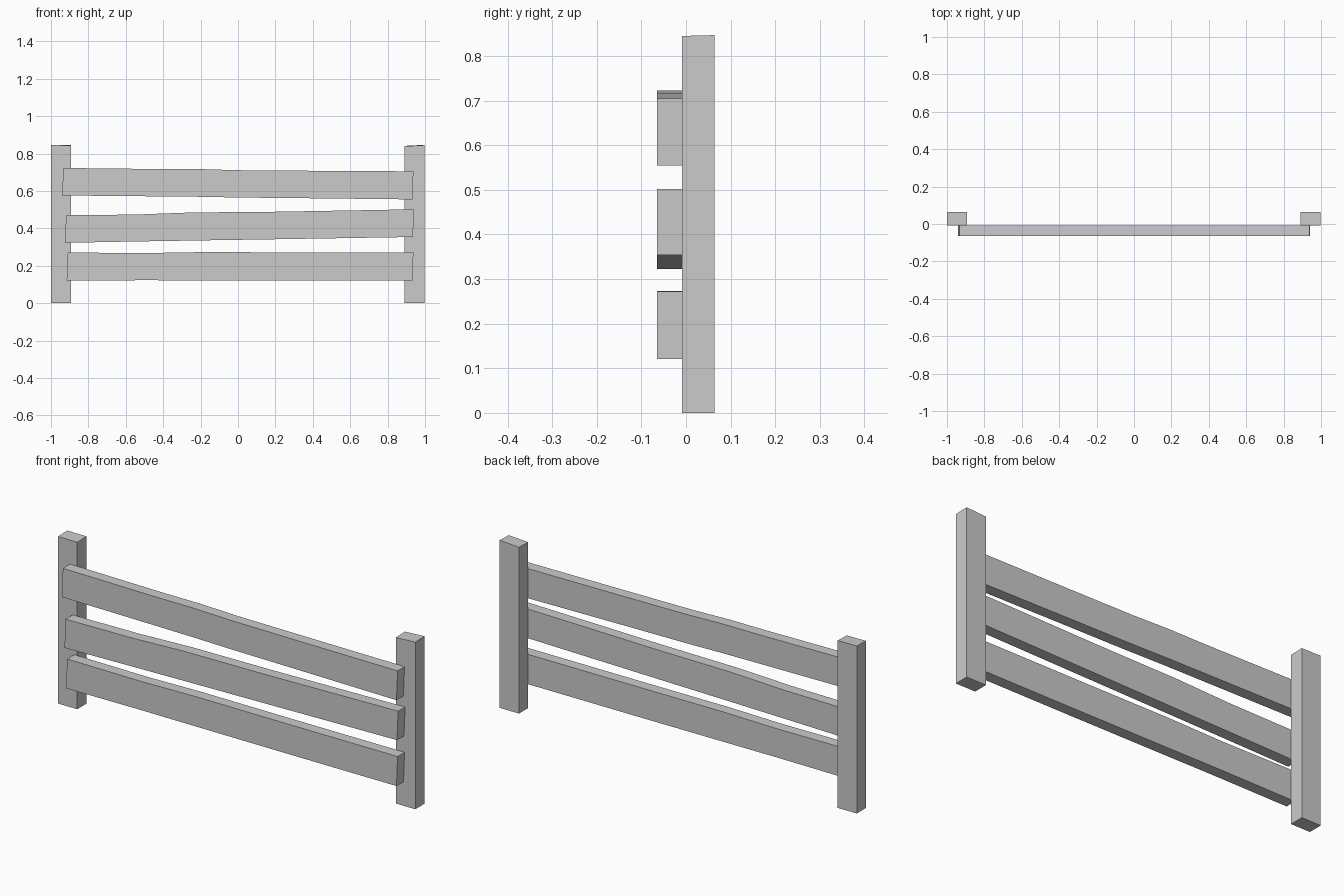
import bpy, bmesh

if "Cube" in bpy.data.objects:
    bpy.data.objects.remove(bpy.data.objects["Cube"])


def loft(name, rings):
    """Solid from a list of four-cornered rings, capped at both ends."""
    bm = bmesh.new()
    vs = [[bm.verts.new(p) for p in ring] for ring in rings]
    for a, b in zip(vs, vs[1:]):
        for i in range(4):
            j = (i + 1) % 4
            bm.faces.new((a[i], a[j], b[j], b[i]))
    bm.faces.new(vs[0])
    bm.faces.new(vs[-1])
    bmesh.ops.recalc_face_normals(bm, faces=bm.faces)
    mesh = bpy.data.meshes.new(name)
    bm.to_mesh(mesh)
    bm.free()
    obj = bpy.data.objects.new(name, mesh)
    bpy.context.collection.objects.link(obj)
    return obj


def post(name, x0, x1, top_left, top_right):
    y0, y1 = -0.009, 0.064
    corners = [(x0, y0), (x1, y0), (x1, y1), (x0, y1)]
    tops = [top_left, top_right, top_right + 0.002, top_left + 0.002]
    loft(name, [[(x, y, 0) for x, y in corners],
                [(x, y, z) for (x, y), z in zip(corners, tops)]])


def rail(name, stations):
    # each station: x, bottom z, top z; the ends are cut slightly askew
    y0, y1 = -0.065, -0.008
    rings = []
    for i, (x, low, high) in enumerate(stations):
        skew = 0.003 if i in (0, len(stations) - 1) else 0
        rings.append([(x - skew, y0, low), (x - skew, y1, low),
                      (x + skew, y1, high), (x + skew, y0, high)])
    loft(name, rings)


# Upright posts
post("left_post", -1.0, -0.893, 0.845, 0.844)
post("right_post", 0.889, 0.998, 0.839, 0.845)

# Uneven hand-cut rails
rail("top_rail", [(-0.937, 0.576, 0.723), (-0.4, 0.571, 0.717), (-0.2, 0.569, 0.717),
                  (0.0, 0.565, 0.711), (0.4, 0.561, 0.708), (0.935, 0.555, 0.705)])
rail("middle_rail", [(-0.922, 0.323, 0.47), (-0.55, 0.330, 0.474), (-0.25, 0.335, 0.485),
                     (0.2, 0.342, 0.489), (0.938, 0.354, 0.502)])
rail("bottom_rail", [(-0.913, 0.121, 0.271), (-0.5, 0.123, 0.268), (-0.2, 0.122, 0.273),
                     (0.3, 0.121, 0.272), (0.935, 0.121, 0.272)])
